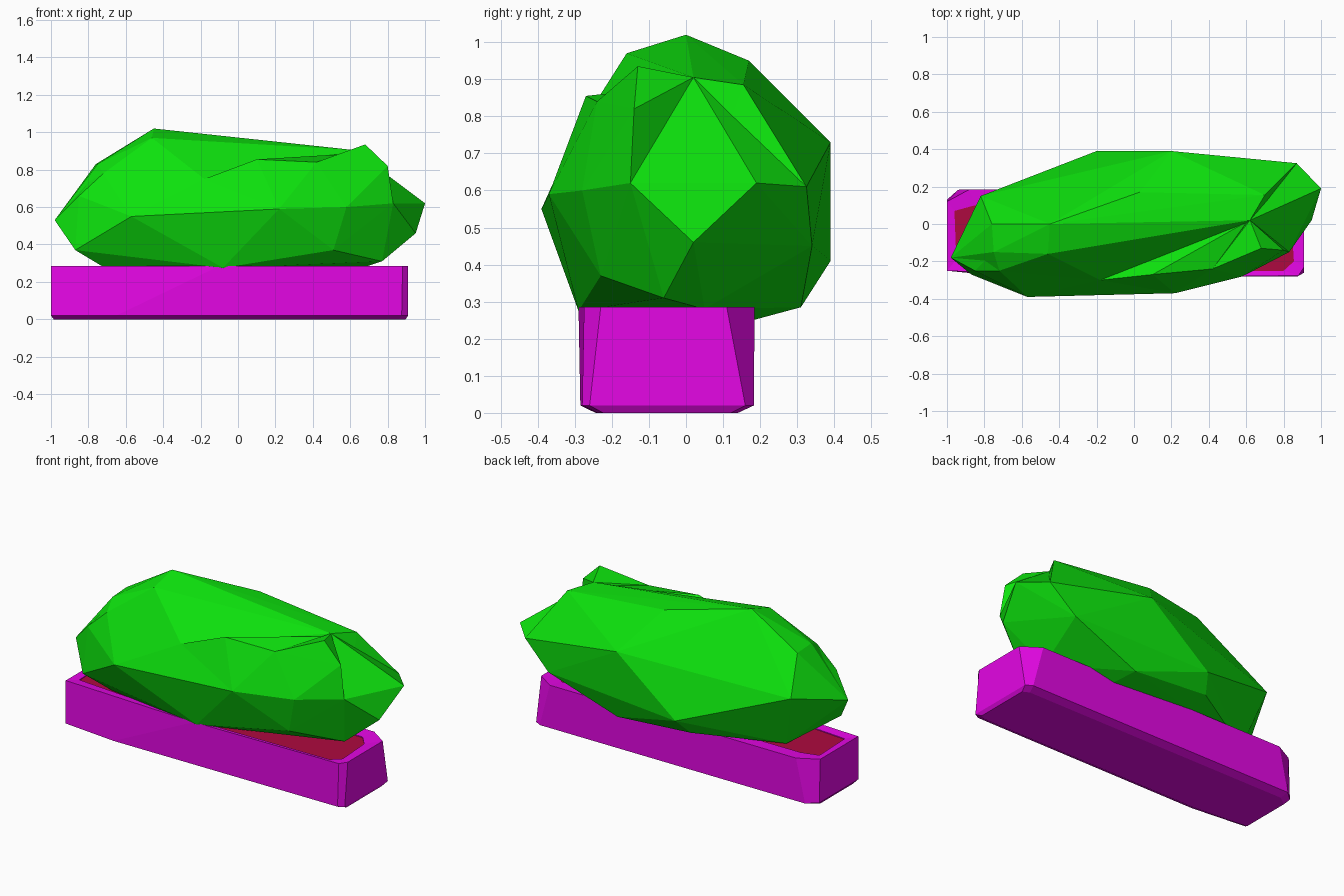
import bpy, bmesh

if "Cube" in bpy.data.objects:
    bpy.data.objects.remove(bpy.data.objects["Cube"])


def make_mat(name, rgb):
    m = bpy.data.materials.new(name)
    m.diffuse_color = (*rgb, 1)
    m.use_nodes = True
    m.node_tree.nodes["Principled BSDF"].inputs["Base Color"].default_value = m.diffuse_color
    return m


def finish(bm, name, mat):
    bmesh.ops.recalc_face_normals(bm, faces=bm.faces[:])
    me = bpy.data.meshes.new(name)
    bm.to_mesh(me)
    bm.free()
    ob = bpy.data.objects.new(name, me)
    bpy.context.collection.objects.link(ob)
    me.materials.append(mat)
    return ob


def hull(name, pts, mat):
    """Faceted lump: convex hull of a few control points."""
    bm = bmesh.new()
    for p in pts:
        bm.verts.new(p)
    res = bmesh.ops.convex_hull(bm, input=bm.verts[:])
    loose = {v for v in res["geom_interior"] if isinstance(v, bmesh.types.BMVert)}
    bmesh.ops.delete(bm, geom=list(loose), context='VERTS')
    return finish(bm, name, mat)


green = make_mat("leaf_green", (0.004, 0.76, 0.004))
magenta = make_mat("box_magenta", (0.78, 0.002, 0.78))
red = make_mat("soil_red", (0.42, 0.003, 0.05))

# Planter box: stacked rings, outside then over the rim and down inside
top = [(-1, -.25), (-.1, -.29), (.88, -.275), (.91, -.23),
       (.91, .11), (.8, .185), (-.88, .185), (-1, .12)]
mid = [(-1, -.25), (-.65, -.285), (.875, -.28), (.91, -.26),
       (.91, .16), (.87, .183), (-.94, .183), (-1, .13)]
base = [(x * .985, y * .82 - .01) for x, y in mid]
inner = [(-.95, -.19), (-.1, -.26), (.8, -.25), (.855, -.2),
         (.84, .03), (.78, .1), (-.85, .1), (-.96, .07)]
bm = bmesh.new()
rings = []
for ring, z in ((base, .004), (mid, .02), (top, .285), (inner, .28), (inner, .22)):
    rings.append([bm.verts.new((x, y, z)) for x, y in ring])
for v in rings[0]:
    v.co.z = 0
n = len(top)
for a, b in zip(rings, rings[1:]):
    for i in range(n):
        j = (i + 1) % n
        bm.faces.new((a[i], a[j], b[j], b[i]))
bm.faces.new(rings[0][::-1])
bm.faces.new(rings[-1])
finish(bm, "planter_box", magenta)

# Soil just below the rim
bm = bmesh.new()
bm.faces.new([bm.verts.new((x, y, .275)) for x, y in inner])
finish(bm, "soil", red)

# Points shared between neighbouring lobes of the hedge
dip = (-.18, -.3, .75)
shoulder = (-.72, -.25, .78)
ridge_end = (.62, .02, .905)
tip = (-.98, -.18, .53)
side = (.83, -.15, .62)
belly = (.22, -.37, .59)
belly_r = (.58, -.28, .6)
keel = (-.08, -.29, .275)
low_r = (.51, -.23, .37)
low_l = (-.87, -.27, .37)
bump = (.42, -.24, .84)
corner = (.87, .325, .61)
back_low = (.7, .34, .45)
foot_r = (.77, -.06, .31)

# Main body of the hedge: crown, widest belt, underside
hull("hedge_body", [
    (-.45, 0, 1.02), (-.46, -.16, .97), (.03, .17, .95), ridge_end,
    (.7, .155, .885), (-.76, 0, .83), (-.75, -.15, .83), shoulder, dip,
    tip, corner, (.2, .39, .73), (-.2, .39, .41), (-.82, .15, .62),
    back_low, low_l, keel, low_r, foot_r, (.68, .05, .28),
    (.25, .31, .285), (.3, .18, .25), (-.25, .31, .32),
    (-.72, .05, .28), (-.72, -.2, .28),
], green)

# Right end, set slightly below the crown
hull("hedge_right_end", [
    ridge_end, (1, .19, .62), corner, (.95, .02, .46), side, back_low,
    low_r, foot_r, (.68, .05, .28), (.3, .18, .25)], green)

# Front lobes: left half, right half and the raised right tuft
hull("hedge_front_left", [
    tip, (-.75, -.15, .8), shoulder, dip, (-.57, -.39, .55),
    belly, low_l, (-.64, -.24, .31), keel, (-.72, -.2, .28),
    (-.85, -.25, .66)], green)
hull("hedge_front_right", [
    dip, (.1, -.27, .855), bump, belly, belly_r, (.6, .01, .885),
    low_r, keel, side, foot_r], green)
hull("hedge_right_tuft", [
    bump, (.68, -.13, .935), (.8, -.14, .82), side, belly_r, ridge_end,
    (.5, 0, .6)], green)
